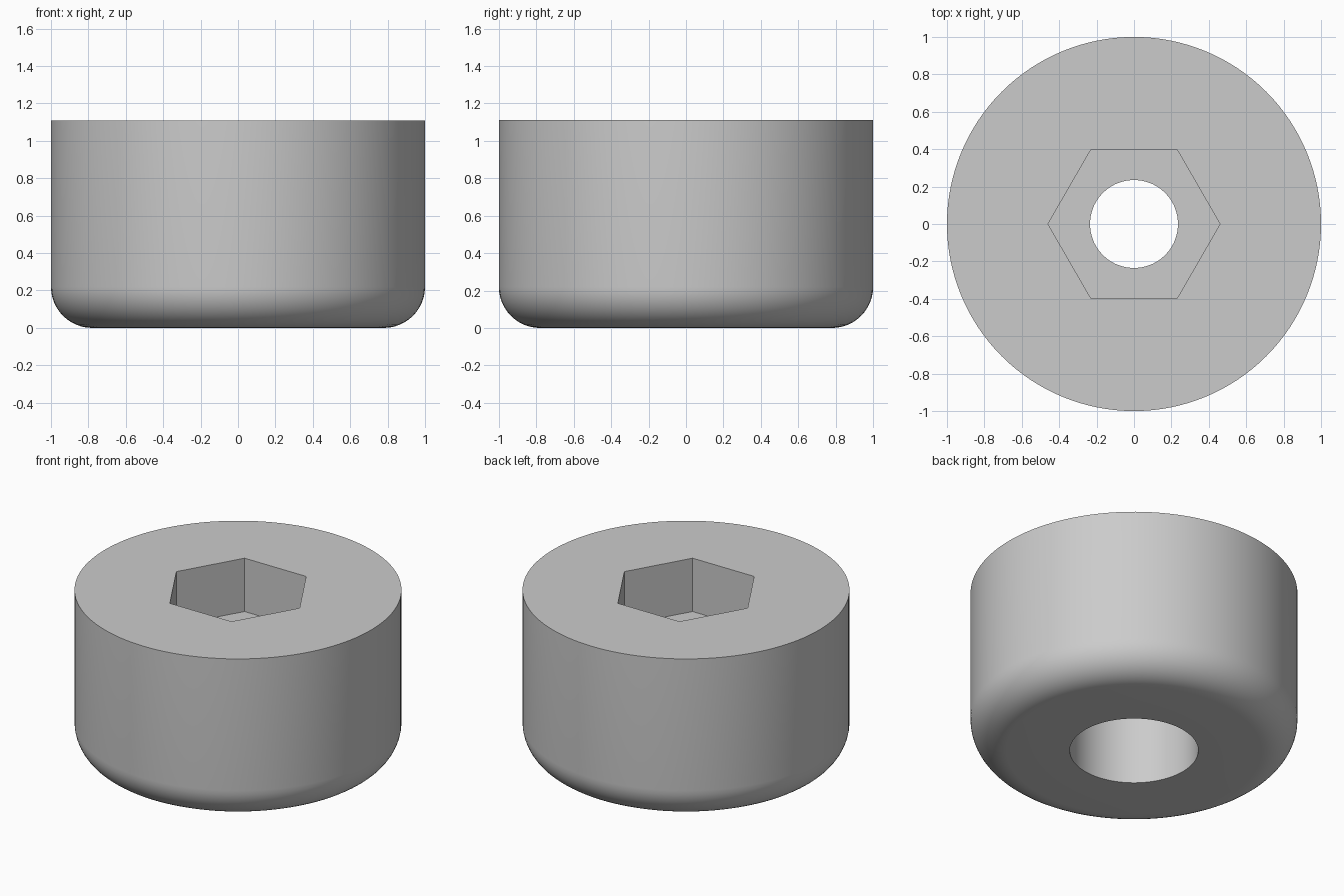
import bpy, bmesh
from math import pi, sin, cos, radians

cube = bpy.data.objects.get("Cube")
if cube:
    bpy.data.objects.remove(cube, do_unlink=True)

# Main sizes
HEIGHT, RADIUS, FILLET = 1.11, 1.0, 0.22
SCREW_R, BORE_R, BORE_TOP = 0.235, 0.393, 0.5
HEX_FLOOR, HEX_R = 0.75, 0.46
SEGMENTS = 128

gray = bpy.data.materials.new("plain_gray")
gray.use_nodes = True
color = (0.6, 0.6, 0.6, 1)
gray.diffuse_color = color
gray.node_tree.nodes["Principled BSDF"].inputs["Base Color"].default_value = color

# Body profile: bottom fillet, outer wall, top, screw hole, lower bore
profile = [(RADIUS - FILLET + FILLET * sin(a), FILLET - FILLET * cos(a))
           for a in (radians(7.5 * i) for i in range(13))]
profile += [(RADIUS, HEIGHT), (SCREW_R, HEIGHT),
            (SCREW_R, BORE_TOP), (BORE_R, BORE_TOP), (BORE_R, 0)]

bm = bmesh.new()
verts = [bm.verts.new((r, 0, z)) for r, z in profile]
edges = [bm.edges.new((v, verts[i - 1])) for i, v in enumerate(verts)]
bmesh.ops.spin(bm, geom=verts + edges, axis=(0, 0, 1), cent=(0, 0, 0),
               angle=2 * pi, steps=SEGMENTS)
bmesh.ops.remove_doubles(bm, verts=bm.verts, dist=0.0005)
bmesh.ops.recalc_face_normals(bm, faces=bm.faces)
mesh = bpy.data.meshes.new("round_foot")
bm.to_mesh(mesh)
bm.free()
mesh.materials.append(gray)
foot = bpy.data.objects.new("round_foot", mesh)
bpy.context.collection.objects.link(foot)

# Hexagonal nut pocket cut from the top
bpy.ops.mesh.primitive_cylinder_add(vertices=6, radius=HEX_R, depth=1,
                                    location=(0, 0, HEX_FLOOR + 0.5),
                                    rotation=(0, 0, pi / 6))
cutter = bpy.context.object
cutter.name = "hex_pocket_cutter"
cutter.hide_render = True
cutter.data.materials.append(gray)

bpy.ops.object.select_all(action='DESELECT')
foot.select_set(True)
bpy.context.view_layer.objects.active = foot
pocket = foot.modifiers.new("hex_pocket", 'BOOLEAN')
pocket.operation = 'DIFFERENCE'
pocket.solver = 'EXACT'
pocket.object = cutter
bpy.ops.object.modifier_apply(modifier=pocket.name)
bpy.data.objects.remove(cutter, do_unlink=True)

# Smooth round walls, crisp rims
bpy.ops.object.shade_smooth_by_angle(angle=radians(30))
